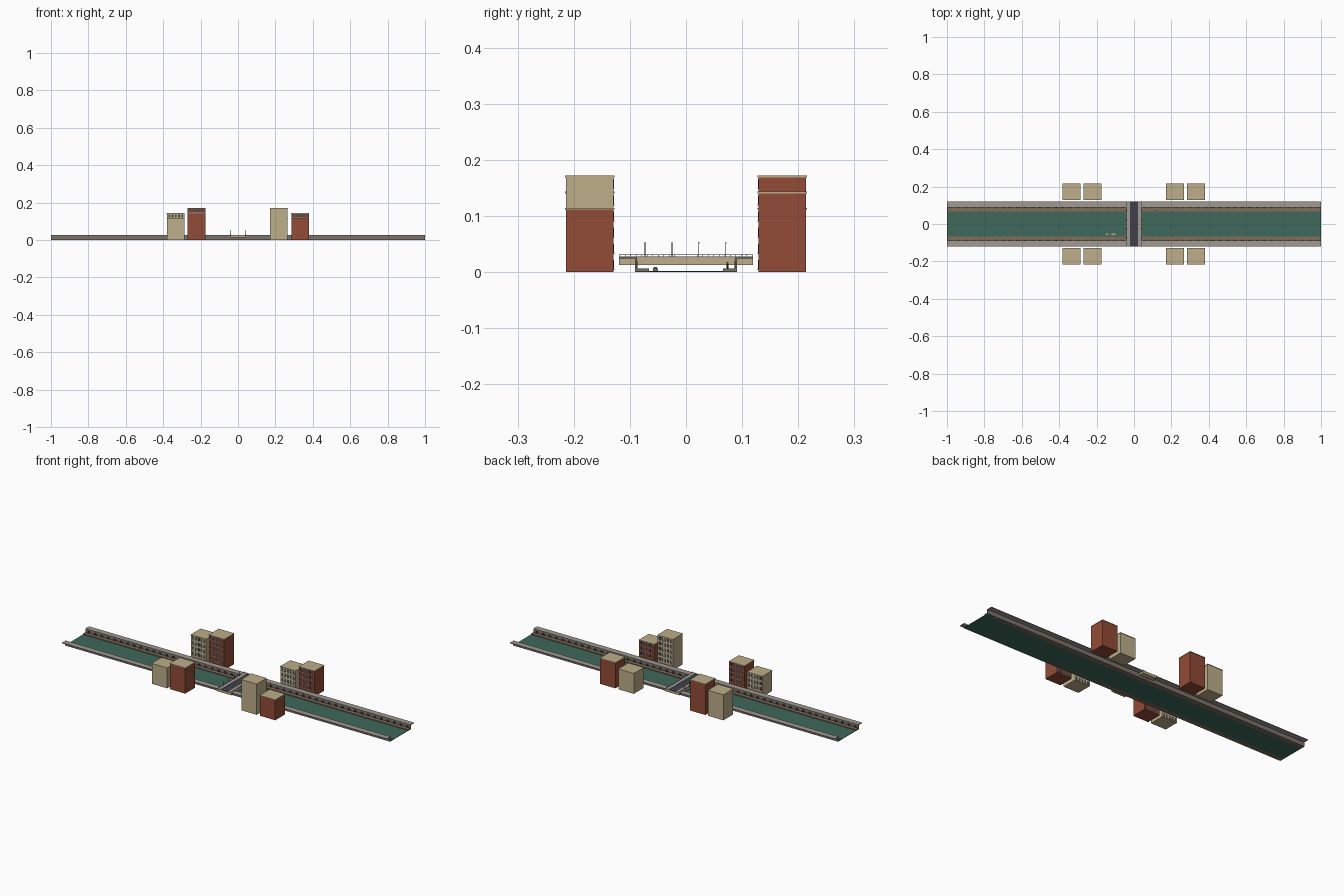
import bpy, bmesh, math
from mathutils import Matrix

cube = bpy.data.objects.get("Cube")
if cube:
    bpy.data.objects.remove(cube, do_unlink=True)


def material(name, r, g, b):
    lin = [((c / 255 + 0.055) / 1.055) ** 2.4 for c in (r, g, b)]
    m = bpy.data.materials.new(name)
    m.use_nodes = True
    m.diffuse_color = (*lin, 1)
    m.node_tree.nodes["Principled BSDF"].inputs["Base Color"].default_value = (*lin, 1)
    return m


WATER = material("river green", 62, 104, 91)
STONE = material("quay grey", 160, 154, 146)
TOWPATH = material("towpath brown", 130, 108, 90)
WALL = material("embankment stone", 122, 114, 106)
LIMESTONE = material("pale limestone", 190, 174, 138)
BRICK = material("red brick", 146, 76, 55)
ASPHALT = material("asphalt", 62, 64, 74)
GLASS = material("window glass", 62, 72, 84)
METAL = material("dark metal", 40, 44, 46)


class Part:
    """Collects boxes and cylinders into one named object."""

    def __init__(self, name, mat):
        self.name, self.mat, self.bm = name, mat, bmesh.new()

    def box(self, x0, x1, y0, y1, z0, z1):
        centre = Matrix.Translation(((x0 + x1) / 2, (y0 + y1) / 2, (z0 + z1) / 2))
        size = Matrix.Diagonal((abs(x1 - x0), abs(y1 - y0), z1 - z0, 1))
        bmesh.ops.create_cube(self.bm, size=1, matrix=centre @ size)

    def post(self, x, y, z0, z1, radius):
        bmesh.ops.create_cone(self.bm, cap_ends=True, segments=8, radius1=radius,
                              radius2=radius, depth=z1 - z0,
                              matrix=Matrix.Translation((x, y, (z0 + z1) / 2)))

    def ball(self, x, y, z, radius):
        bmesh.ops.create_icosphere(self.bm, subdivisions=1, radius=radius,
                                   matrix=Matrix.Translation((x, y, z)))

    def arch(self, x, y, z, width, height, thick):
        # Flat arched plate standing in the xz plane
        r = width / 2
        pts = [(x - r, z), (x + r, z)]
        for i in range(7):
            a = math.pi * i / 6
            pts.append((x + r * math.cos(a), z + height - r + r * math.sin(a)))
        face = self.bm.faces.new([self.bm.verts.new((px, y - thick / 2, pz)) for px, pz in pts])
        new = bmesh.ops.extrude_face_region(self.bm, geom=[face])["geom"]
        verts = [v for v in new if isinstance(v, bmesh.types.BMVert)]
        bmesh.ops.translate(self.bm, vec=(0, thick, 0), verts=verts)

    def done(self):
        bmesh.ops.recalc_face_normals(self.bm, faces=self.bm.faces)
        mesh = bpy.data.meshes.new(self.name)
        self.bm.to_mesh(mesh)
        self.bm.free()
        mesh.materials.append(self.mat)
        obj = bpy.data.objects.new(self.name, mesh)
        bpy.context.collection.objects.link(obj)
        return obj


# River
river = Part("river", WATER)
river.box(-1, 1, -0.089, 0.089, 0, 0.002)
river.done()

# Embankments on both banks
for side, bank in ((-1, "front"), (1, "back")):
    wall = Part(bank + "_quay_wall", WALL)
    wall.box(-1, 1, side * 0.087, side * 0.091, 0, 0.0245)
    wall.done()
    quay = Part(bank + "_quay", STONE)
    quay.box(-1, 1, side * 0.087, side * 0.119, 0.0235, 0.0265)
    quay.done()
    path = Part(bank + "_towpath", TOWPATH)
    path.box(-1, 1, side * 0.066, side * 0.087, 0, 0.0065)
    path.done()
    niches = Part(bank + "_wall_arches", METAL)
    for i in range(50):
        x = -0.98 + 0.04 * i
        if abs(x) > 0.05:
            niches.arch(x, side * 0.087, 0.0065, 0.014, 0.013, 0.001)
    niches.done()

# Bridge deck and roadway
deck = Part("bridge_deck", LIMESTONE)
deck.box(-0.042, 0.042, -0.119, 0.119, 0.0125, 0.0255)
deck.done()
road = Part("bridge_road", ASPHALT)
road.box(-0.022, 0.022, -0.119, 0.119, 0.0255, 0.027)
road.done()
pavement = Part("bridge_pavements", STONE)
railing = Part("bridge_railings", METAL)
lamps = Part("bridge_lamps", METAL)
globes = Part("lamp_globes", LIMESTONE)
for s in (-1, 1):
    pavement.box(s * 0.022, s * 0.043, -0.119, 0.119, 0.0255, 0.028)
    railing.box(s * 0.0405, s * 0.0415, -0.119, 0.119, 0.0305, 0.0313)
    for i in range(25):
        railing.post(s * 0.041, -0.118 + i * 0.236 / 24, 0.0275, 0.031, 0.0004)
    for i in range(4):
        y = -0.073 + 0.048 * i
        lamps.post(s * 0.039, y, 0.0275, 0.051, 0.0006)
        globes.ball(s * 0.039, y, 0.052, 0.0014)
for part in (pavement, railing, lamps, globes):
    part.done()

# Riverside buildings: x centre, bank side, floors, wall material
FLOOR, BASE, HALF = 0.0288, 0.0, 0.047
buildings = (
    ("front_far_right", -0.333, -1, 4, LIMESTONE), ("front_right", -0.222, -1, 5, BRICK),
    ("front_left", 0.218, -1, 6, LIMESTONE), ("front_far_left", 0.332, -1, 4, BRICK),
    ("back_far_right", -0.333, 1, 5, LIMESTONE), ("back_right", -0.222, 1, 6, BRICK),
    ("back_left", 0.218, 1, 4, LIMESTONE), ("back_far_left", 0.332, 1, 5, BRICK),
)
for name, x, side, floors, mat in buildings:
    top = floors * FLOOR - 0.004
    facade = side * 0.129
    body = Part(name + "_building", mat)
    body.box(x - HALF, x + HALF, facade, side * 0.214, BASE, top)
    body.done()
    roof = Part(name + "_cornice", LIMESTONE)
    roof.box(x - HALF - 0.001, x + HALF + 0.001, side * 0.1275, side * 0.2155, top, top + 0.003)
    roof.done()
    # Window grid on the river side
    panes = Part(name + "_windows", GLASS)
    sills = Part(name + "_sills", LIMESTONE)
    for row in range(floors):
        z = row * FLOOR + 0.005
        for col in range(5):
            wx = x + (col - 2) * 0.0175
            panes.box(wx - 0.0048, wx + 0.0048, facade, facade - side * 0.001, z, z + 0.0165)
            sills.box(wx - 0.006, wx + 0.006, facade, facade - side * 0.002, z - 0.0015, z)
    panes.done()
    sills.done()

# Moored boat
boat = Part("boat_hull", LIMESTONE)
boat.box(-0.15, -0.10, -0.059, -0.05, 0.001, 0.006)
for v in boat.bm.verts:
    if v.co.z < 0.004:
        v.co.x = -0.125 + (v.co.x + 0.125) * 0.85
boat.done()
cabin = Part("boat_cabin", TOWPATH)
cabin.box(-0.14, -0.12, -0.0575, -0.0515, 0.006, 0.009)
cabin.done()

# Stroller on the towpath
walker = Part("stroller", METAL)
walker.post(0.12, 0.074, 0.0065, 0.0145, 0.0014)
walker.ball(0.12, 0.074, 0.0162, 0.0018)
walker.done()
